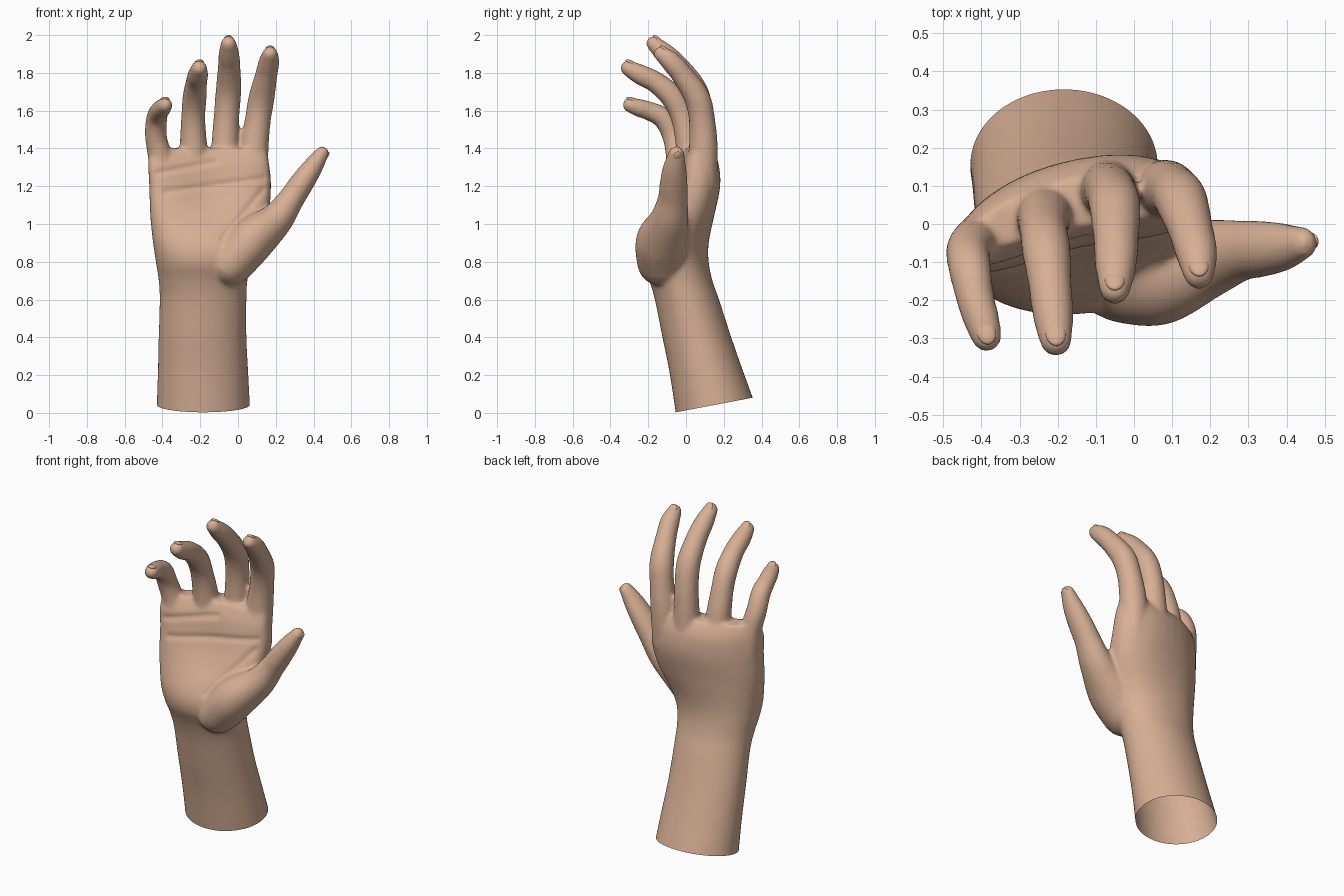
import bpy, bmesh, math
from mathutils import Vector, Matrix

if "Cube" in bpy.data.objects:
    bpy.data.objects.remove(bpy.data.objects["Cube"])

skin = bpy.data.materials.new("skin tan")
skin.diffuse_color = (0.68, 0.43, 0.30, 1)
skin.use_nodes = True
skin.node_tree.nodes["Principled BSDF"].inputs["Base Color"].default_value = skin.diffuse_color
SIDES = 32


def spline(rows, steps=6):
    """Catmull-Rom resample of rows of numbers."""
    out = []
    for i in range(len(rows) - 1):
        a, b, c, d = (rows[max(0, min(len(rows) - 1, i + k))] for k in (-1, 0, 1, 2))
        for s in range(steps):
            t = s / steps
            out.append([0.5 * (2*q + (r - p)*t + (2*p - 5*q + 4*r - w)*t*t
                               + (3*q - p - 3*r + w)*t**3)
                        for p, q, r, w in zip(a, b, c, d)])
    out.append(list(rows[-1]))
    return out


def loft(bm, rings):
    """Closed skin over a list of rings of points."""
    vs = [[bm.verts.new(p) for p in ring] for ring in rings]
    n = len(vs[0])
    for r0, r1 in zip(vs, vs[1:]):
        for i in range(n):
            bm.faces.new((r0[i], r0[(i + 1) % n], r1[(i + 1) % n], r1[i]))
    bm.faces.new(vs[0][::-1])
    bm.faces.new(vs[-1])


def frame(t):
    side = (Vector((1, 0, 0)) - t * t.x).normalized()
    return side, t.cross(side).normalized()


def digit(bm, rows, depth=1.0):
    """Round-ended tapered tube through (x, y, z, radius) rows."""
    pts = spline(rows)
    cs = [(Vector(p[:3]), p[3]) for p in pts]
    t0 = (cs[1][0] - cs[0][0]).normalized()
    t1 = (cs[-1][0] - cs[-2][0]).normalized()
    angles = [math.radians(a) for a in (25, 45, 65, 83)]
    start = [(cs[0][0] - t0 * cs[0][1] * math.sin(a), cs[0][1] * math.cos(a)) for a in angles]
    end = [(cs[-1][0] + t1 * cs[-1][1] * math.sin(a), cs[-1][1] * math.cos(a)) for a in angles]
    cs = start[::-1] + cs + end
    rings = []
    for i, (c, r) in enumerate(cs):
        t = (cs[min(i + 1, len(cs) - 1)][0] - cs[max(i - 1, 0)][0]).normalized()
        u, v = frame(t)
        rings.append([c + u * r * math.cos(k) + v * r * depth * math.sin(k)
                      for k in (2 * math.pi * j / SIDES for j in range(SIDES))])
    loft(bm, rings)


bm = bmesh.new()

# forearm and palm: z, left x, right x, front y, back y, tilt, arch
arm = [(-.10, -.435, .070, -.04, .42, 0, 0),
       (.20, -.425, .055, -.085, .31, 0, 0),
       (.40, -.420, .045, -.125, .24, 0, 0),
       (.60, -.415, .045, -.165, .175, 0, 0),
       (.70, -.420, .050, -.195, .14, 0, 0),
       (.80, -.435, .070, -.235, .12, 0, 0),
       (.90, -.450, .110, -.225, .12, .01, .01),
       (1.05, -.465, .160, -.15, .145, .04, .03),
       (1.20, -.470, .175, -.085, .17, .06, .05),
       (1.32, -.475, .165, -.05, .16, .065, .06),
       (1.40, -.460, .150, -.01, .12, .06, .05)]
rings = []
for z, x0, x1, yf, yb, tilt, arch in spline(arm):
    e = 1 - 0.2 * max(0, min(1, (z - .6) / .5))
    ring = []
    for j in range(48):
        c, s = math.cos(j * math.pi / 24), math.sin(j * math.pi / 24)
        c, s = (math.copysign(abs(q) ** e, q) for q in (c, s))
        ring.append(((x0 + x1) / 2 + (x1 - x0) / 2 * c,
                     (yf + yb) / 2 + (yb - yf) / 2 * s + tilt * c - arch * c * c, z))
    rings.append(ring)
loft(bm, rings)

# fingers and thumb: x, y, z, radius
index = [(.07, .08, 1.2, .085), (.085, .092, 1.4, .077), (.105, .085, 1.55, .069),
         (.125, .058, 1.67, .069), (.15, -.02, 1.79, .059), (.165, -.08, 1.86, .055), (.17, -.13, 1.90, .042)]
middle = [(-.07, .09, 1.2, .085), (-.068, .09, 1.42, .073), (-.06, .08, 1.58, .068),
          (-.05, .045, 1.71, .068), (-.047, -.04, 1.83, .060), (-.048, -.11, 1.90, .055), (-.05, -.17, 1.955, .042)]
ring_f = [(-.22, .03, 1.2, .085), (-.235, .02, 1.40, .074), (-.237, -.015, 1.56, .064),
          (-.23, -.07, 1.67, .064), (-.22, -.16, 1.75, .057), (-.212, -.24, 1.79, .054), (-.205, -.305, 1.825, .043)]
little = [(-.39, -.04, 1.2, .075), (-.415, -.045, 1.36, .063), (-.435, -.07, 1.47, .058),
          (-.43, -.12, 1.56, .056), (-.415, -.20, 1.60, .050), (-.40, -.25, 1.615, .048), (-.387, -.295, 1.63, .041)]
thumb = [(-.04, -.12, .79, .12), (.07, -.125, .91, .122), (.20, -.09, 1.02, .09),
         (.28, -.07, 1.13, .070), (.34, -.065, 1.22, .064), (.395, -.06, 1.30, .054), (.445, -.05, 1.375, .037)]
for f in (index, middle, ring_f, little):
    digit(bm, f)
digit(bm, thumb, 1.15)

bmesh.ops.recalc_face_normals(bm, faces=bm.faces[:])
me = bpy.data.meshes.new("hand")
bm.to_mesh(me)
bm.free()
hand = bpy.data.objects.new("hand", me)
bpy.context.collection.objects.link(hand)
bpy.context.view_layer.objects.active = hand
hand.select_set(True)

# fuse into one skin
rm = hand.modifiers.new("fuse", 'REMESH')
rm.mode = 'VOXEL'
rm.voxel_size = 0.01
sm = hand.modifiers.new("soften", 'SMOOTH')
sm.factor = 0.5
sm.iterations = 14
for m in ("fuse", "soften"):
    bpy.ops.object.modifier_apply(modifier=m)

bm = bmesh.new()
bm.from_mesh(hand.data)

# slanted open wrist cut
bmesh.ops.bisect_plane(bm, geom=bm.verts[:] + bm.edges[:] + bm.faces[:],
                       plane_co=(0, -.055, .003), plane_no=(0, -.19, 1), clear_inner=True)

# palm creases and hollow: pressed in from the front
bm.normal_update()
creases = [((-.42, 1.27), (-.12, 1.33)), ((-.38, 1.17), (.13, 1.24)), ((.13, 1.18), (-.08, .92))]
for v in bm.verts:
    if v.normal.y < -0.2 and .85 < v.co.z < 1.4 and v.co.x < .2:
        p = Vector((v.co.x, v.co.z))
        push = .02 * math.exp(-((p.x + .15) / .15) ** 2 - ((p.y - 1.14) / .13) ** 2)
        for a, b in creases:
            a, b = Vector(a), Vector(b)
            k = max(0, min(1, (p - a).dot(b - a) / (b - a).length_squared))
            push += .008 * math.exp(-((p - a.lerp(b, k)).length / .018) ** 2)
        v.co.y += push
hand_mat = hand.data.materials
bm.to_mesh(hand.data)
bm.free()
hand_mat.append(skin)

# nails: thin domes sunk in the digit ends
bm = bmesh.new()
for f in (index, middle, ring_f, little, thumb):
    a, b = Vector(f[-2][:3]), Vector(f[-1][:3])
    t = (b - a).normalized()
    u, v = frame(t)
    if f is thumb:
        u, v = (v - u * .3).normalized(), (u + v * .3).normalized()
    r = f[-1][3]
    rot = Matrix((u, t, v)).transposed().to_4x4()
    c = a.lerp(b, .95) + v * r * .72
    bmesh.ops.create_uvsphere(bm, u_segments=20, v_segments=12, radius=1,
                              matrix=Matrix.Translation(c) @ rot @ Matrix.Diagonal((r * .62, r * .85, r * .3, 1)))
me = bpy.data.meshes.new("nails")
bm.to_mesh(me)
bm.free()
me.materials.append(skin)
nails = bpy.data.objects.new("nails", me)
bpy.context.collection.objects.link(nails)

for o in (hand, nails):
    for p in o.data.polygons:
        p.use_smooth = True
